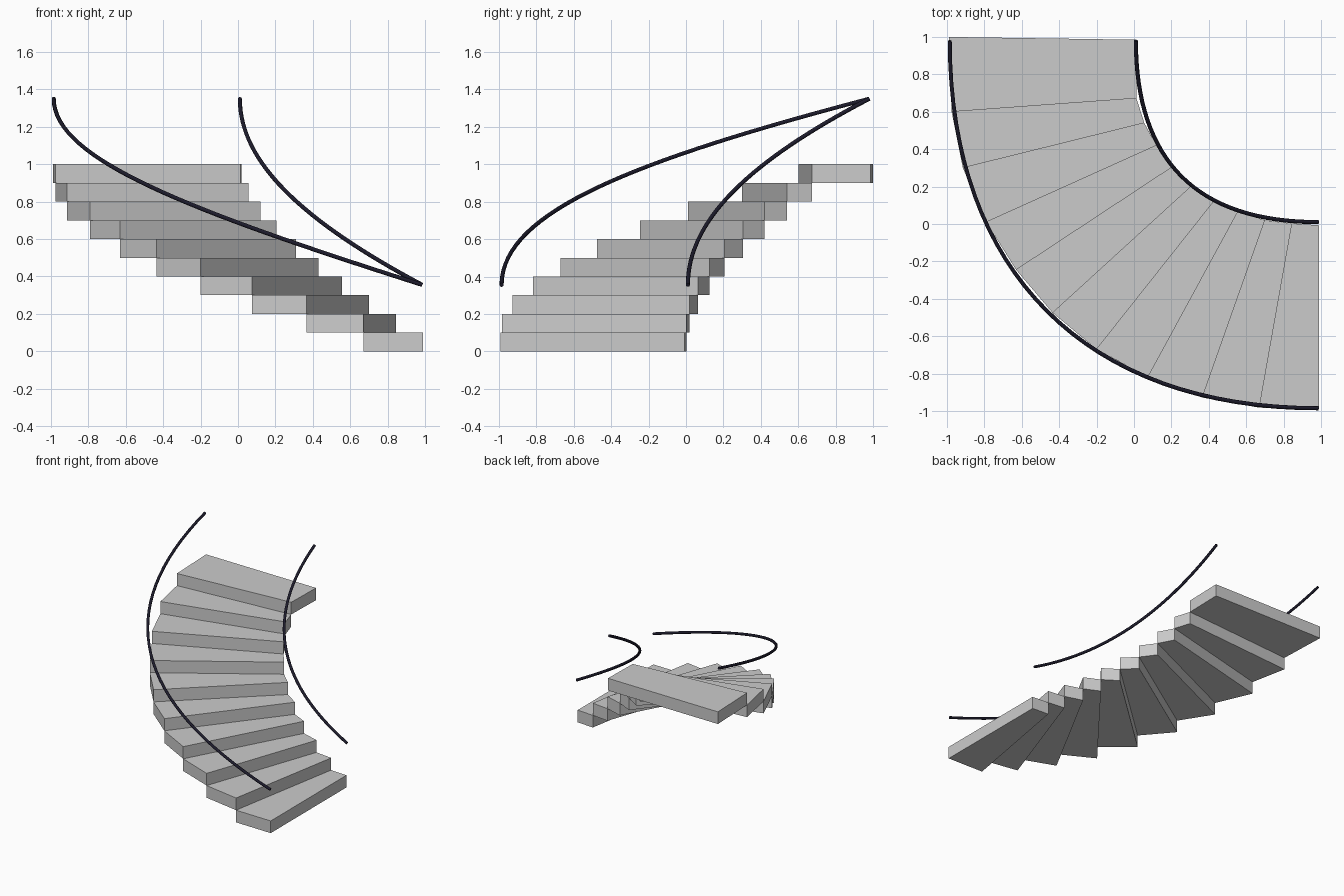
import bpy

if "Cube" in bpy.data.objects:
    bpy.data.objects.remove(bpy.data.objects["Cube"])

# plan-view corner points of the treads, from the bottom to the top
OUTER = [(.99, -.99), (.67, -.982), (.365, -.928), (.075, -.818), (-.2, -.67),
         (-.435, -.475), (-.63, -.245), (-.79, .01), (-.915, .3), (-.975, .6), (-.99, 1)]
INNER = [(.99, -.007), (.845, .003), (.7, .02), (.555, .065), (.43, .125),
         (.31, .205), (.205, .305), (.12, .42), (.055, .54), (.013, .672), (.02, .985)]
RISE = 0.1


def prism(name, plan, z0, z1):
    n = len(plan)
    verts = [(x, y, z) for z in (z0, z1) for x, y in plan]
    faces = [tuple(reversed(range(n))), tuple(range(n, 2 * n))]
    faces += [(i, (i + 1) % n, n + (i + 1) % n, n + i) for i in range(n)]
    mesh = bpy.data.meshes.new(name)
    mesh.from_pydata(verts, [], faces)
    ob = bpy.data.objects.new(name, mesh)
    bpy.context.collection.objects.link(ob)
    return ob


def rail(name, p0, p1, p2, p3, mat):
    curve = bpy.data.curves.new(name, 'CURVE')
    curve.dimensions = '3D'
    curve.bevel_depth = 0.011
    curve.bevel_resolution = 2
    curve.use_fill_caps = True
    curve.resolution_u = 32
    spline = curve.splines.new('BEZIER')
    spline.bezier_points.add(1)
    a, b = spline.bezier_points
    for p in (a, b):
        p.handle_left_type = p.handle_right_type = 'FREE'
    a.co, a.handle_left, a.handle_right = p0, p0, p1
    b.co, b.handle_left, b.handle_right = p3, p2, p3
    curve.materials.append(mat)
    ob = bpy.data.objects.new(name, curve)
    bpy.context.collection.objects.link(ob)
    bpy.ops.object.select_all(action='DESELECT')
    bpy.context.view_layer.objects.active = ob
    ob.select_set(True)
    bpy.ops.object.convert(target='MESH')


# ten winding steps
for k in range(10):
    prism(f"step_{k + 1}", [OUTER[k], INNER[k], INNER[k + 1], OUTER[k + 1]],
          k * RISE, (k + 1) * RISE)

# dark handrails floating above both edges
dark = bpy.data.materials.new("dark_rail")
dark.diffuse_color = (0.012, 0.011, 0.025, 1)
dark.use_nodes = True
dark.node_tree.nodes["Principled BSDF"].inputs["Base Color"].default_value = dark.diffuse_color
rail("outer_handrail", (.985, -.985, .355), (-.255, -.985, .75),
     (-.985, -.255, 1.025), (-.985, .98, 1.35), dark)
rail("inner_handrail", (.985, .01, .355), (.337, .01, .70),
     (.01, .337, 1.015), (.01, .98, 1.35), dark)
